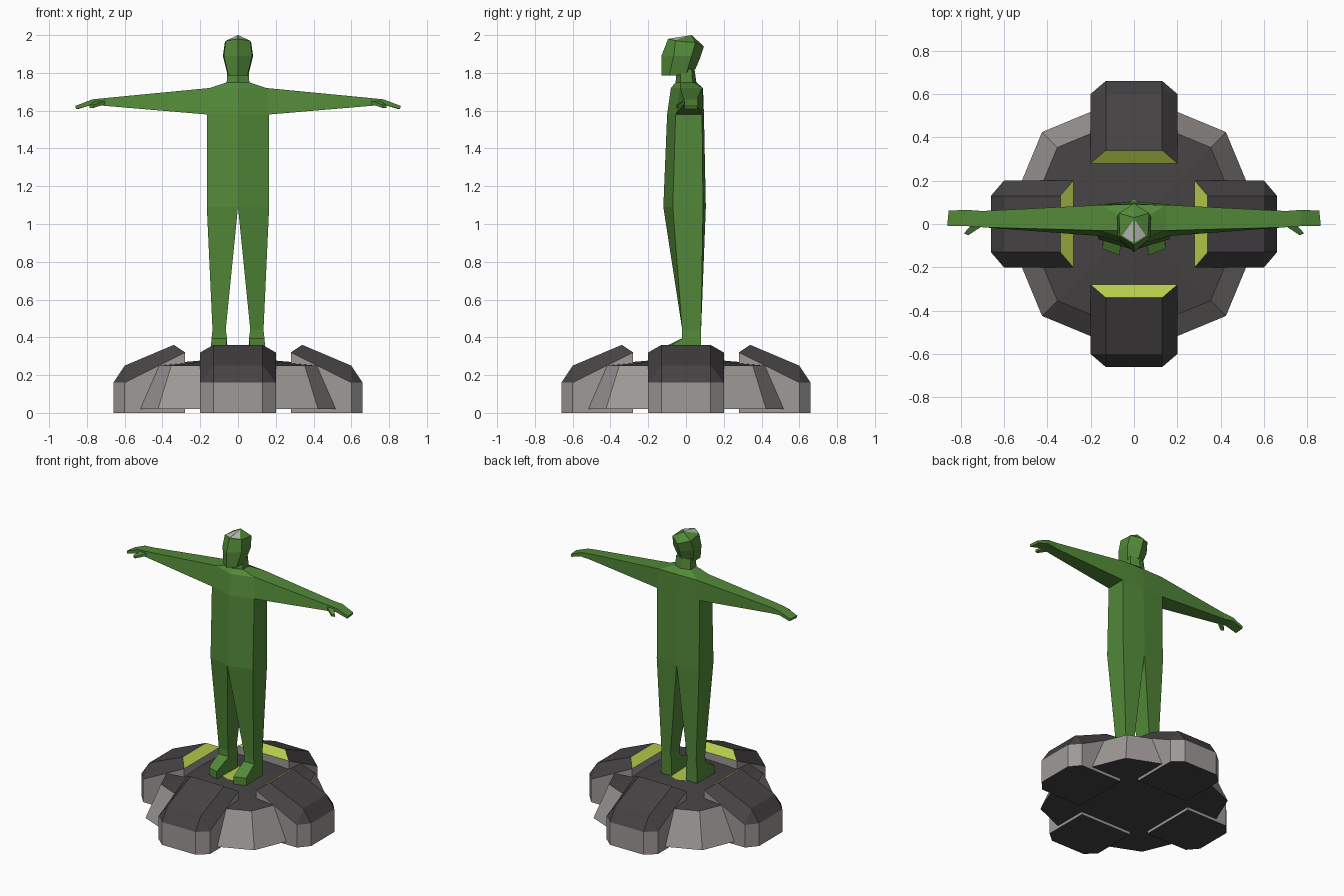
import bpy, bmesh, math

if "Cube" in bpy.data.objects:
    bpy.data.objects.remove(bpy.data.objects["Cube"])


def material(name, rgb):
    m = bpy.data.materials.new(name)
    m.diffuse_color = (*rgb, 1)
    m.use_nodes = True
    m.node_tree.nodes["Principled BSDF"].inputs["Base Color"].default_value = m.diffuse_color
    return m


GREEN = material("green", (0.085, 0.25, 0.04))
DARK = material("dark_grey", (0.06, 0.055, 0.058))
STONE = material("stone", (0.34, 0.32, 0.31))
LIME = material("lime", (0.46, 0.60, 0.07))
PALE = material("pale", (0.5, 0.5, 0.5))


def loft(name, rings, mats, pick=None, caps=(True, True), mirror=False, tip=None):
    """Bridge equal-length rings with flat faces; pick(face) gives a material slot."""
    bm = bmesh.new()
    vs = [[bm.verts.new(p) for p in r] for r in rings]
    n = len(vs[0])
    for a, b in zip(vs, vs[1:]):
        for i in range(n):
            j = (i + 1) % n
            bm.faces.new((a[i], a[j], b[j], b[i]))
    if caps[0]:
        bm.faces.new(vs[0][::-1])
    if tip:
        t = bm.verts.new(tip)
        for i in range(n):
            bm.faces.new((vs[-1][i], vs[-1][(i + 1) % n], t))
    elif caps[1]:
        bm.faces.new(vs[-1])
    bmesh.ops.remove_doubles(bm, verts=bm.verts, dist=1e-4)
    bmesh.ops.recalc_face_normals(bm, faces=bm.faces)
    bm.normal_update()
    if name == "head":
        # pale patches inset into the two front crown facets
        crown = [f for f in bm.faces if f.calc_center_median().z > 1.97
                 and f.calc_center_median().y < -0.02]
        bmesh.ops.inset_individual(bm, faces=crown, thickness=0.012)
        for f in crown:
            f.material_index = 1
    if pick:
        for f in bm.faces:
            f.material_index = pick(f)
    me = bpy.data.meshes.new(name)
    bm.to_mesh(me)
    bm.free()
    for m in mats:
        me.materials.append(m)
    ob = bpy.data.objects.new(name, me)
    bpy.context.collection.objects.link(ob)
    if mirror:
        ob.modifiers.new("mirror", 'MIRROR')
    return ob


def whole(half):
    """Complete a half ring running from front centre to back centre."""
    return half + [(-x, y, z) for x, y, z in half[-2:0:-1]]


def body_ring(z, w, front, side_front, side_back, back):
    return whole([(0, front, z), (w, side_front, z), (w, side_back, z), (0, back, z)])


# octagonal base with a low dome and a lime centre spot
def octagon(r, z):
    return [(r * math.cos(k * math.pi / 4), r * math.sin(k * math.pi / 4), z) for k in range(8)]


def base_slot(f):
    c = f.calc_center_median()
    if f.normal.z > 0.9:
        return 2 if c.xy.length < 0.05 else 1
    return 1 if f.normal.z < -0.9 else 0


loft("base", [octagon(0.6, 0.02), octagon(0.5, 0.25), octagon(0.11, 0.285)],
     [STONE, DARK, LIME], base_slot)

# four chamfered blocks around the base
foot_print = [(.28, -.2), (.6, -.2), (.66, -.13), (.66, .13), (.6, .2), (.28, .2)]
mid_z = [.32, .16, .16, .16, .16, .32]
block_rings = [
    [(x, y, 0) for x, y in foot_print],
    [(x, y, z) for (x, y), z in zip(foot_print, mid_z)],
    [(.34, -.13, .36), (.6, -.13, .25), (.6, -.13, .25),
     (.6, .13, .25), (.6, .13, .25), (.34, .13, .36)],
]


def block_slot(f):
    if abs(f.normal.z) < 0.05:
        return 0
    return 2 if f.normal.x < -0.3 else 1


for k in range(4):
    b = loft(f"base_block_{k + 1}", block_rings, [STONE, DARK, LIME], block_slot)
    b.rotation_euler.z = k * math.pi / 2

# torso and neck
loft("torso", [
    body_ring(1.09, .165, -.12, -.07, .09, .105),
    body_ring(1.58, .165, -.10, -.055, .085, .095),
    body_ring(1.72, .15, -.08, -.03, .088, .09),
    body_ring(1.75, .06, -.055, -.03, .035, .055),
    body_ring(1.82, .055, -.05, -.03, .03, .045),
], [GREEN], caps=(False, True))

# head
loft("head", [
    whole([(0, -.13, 1.785), (.05, -.09, 1.785), (.055, 0, 1.79), (0, .05, 1.82)]),
    whole([(0, -.13, 1.89), (.075, -.065, 1.89), (.08, .03, 1.89), (0, .075, 1.88)]),
    whole([(0, -.095, 1.98), (.065, -.055, 1.97), (.07, .05, 1.96), (0, .095, 1.94)]),
], [GREEN, PALE], tip=(0, .03, 2.0))

# legs with feet
def foot_ring(z):
    return [(.065, -.145, z), (.145, -.115, z), (.14, .08, z), (.056, .08, z)]


loft("legs", [
    [(0, -.12, 1.09), (.165, -.07, 1.09), (.165, .09, 1.09), (0, .105, 1.09)],
    [(.065, -.02, .44), (.135, -.02, .44), (.135, .08, .44), (.065, .08, .44)],
    [(.058, -.02, .395), (.14, -.02, .395), (.14, .08, .395), (.058, .08, .395)],
    foot_ring(.335), foot_ring(.283),
], [GREEN], caps=(False, True), mirror=True)


# arms with flat hands
def arm_ring(x, front, back, low, high):
    return [(x, front, high), (x, back, high), (x, back, low), (x, front, low)]


loft("arms", [
    [(.15, -.03, 1.72), (.15, .088, 1.72), (.165, .085, 1.58), (.165, -.055, 1.58)],
    arm_ring(.70, -.015, .06, 1.625, 1.667),
    arm_ring(.77, -.01, .065, 1.632, 1.66),
    [(.862, -.008, 1.625), (.855, .062, 1.625), (.85, .062, 1.608), (.857, -.008, 1.608)],
], [GREEN], caps=(False, True), mirror=True)

# thumbs
loft("thumbs", [
    [(.70, -.01, 1.635), (.70, -.01, 1.655), (.75, -.005, 1.655), (.75, -.005, 1.635)],
    [(.765, -.052, 1.615), (.765, -.052, 1.63), (.785, -.043, 1.63), (.785, -.043, 1.615)],
], [GREEN], mirror=True)
